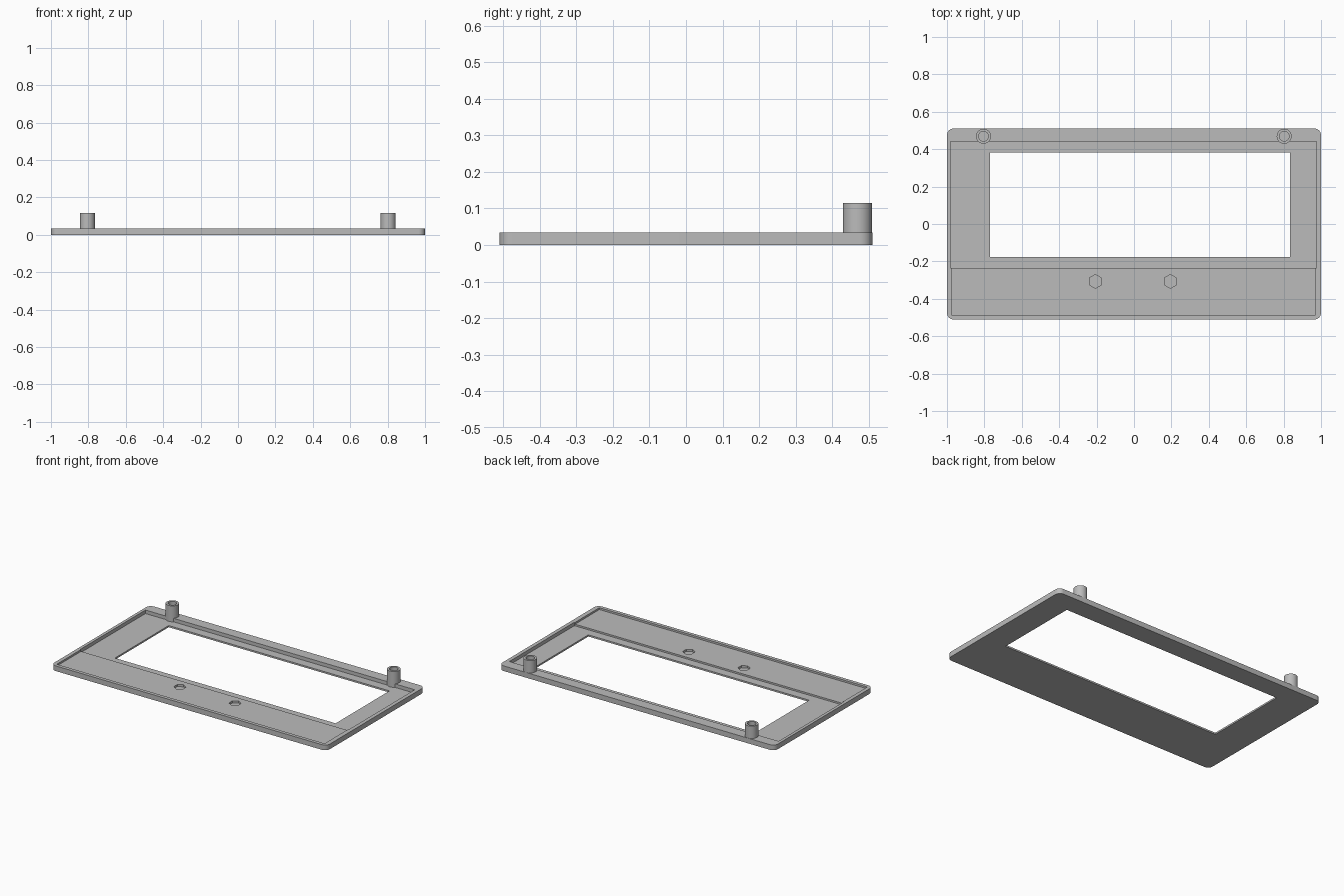
import bpy
import bmesh
import math

if "Cube" in bpy.data.objects:
    bpy.data.objects.remove(bpy.data.objects["Cube"], do_unlink=True)

# Single flat colour
grey = bpy.data.materials.new("light grey plastic")
grey.use_nodes = True
COLOUR = (0.5, 0.5, 0.5, 1)
grey.diffuse_color = COLOUR
grey.node_tree.nodes["Principled BSDF"].inputs["Base Color"].default_value = COLOUR


def prism(name, outline, z0, z1):
    """Extrude a flat outline from z0 up to z1."""
    bm = bmesh.new()
    base = bm.faces.new([bm.verts.new((x, y, z0)) for x, y in outline])
    top = bmesh.ops.extrude_face_region(bm, geom=[base])["geom"]
    verts = [v for v in top if isinstance(v, bmesh.types.BMVert)]
    bmesh.ops.translate(bm, verts=verts, vec=(0, 0, z1 - z0))
    bmesh.ops.recalc_face_normals(bm, faces=bm.faces[:])
    mesh = bpy.data.meshes.new(name)
    bm.to_mesh(mesh)
    bm.free()
    mesh.materials.append(grey)
    obj = bpy.data.objects.new(name, mesh)
    bpy.context.collection.objects.link(obj)
    return obj


def rectangle(x0, x1, y0, y1):
    return [(x0, y0), (x1, y0), (x1, y1), (x0, y1)]


def polygon(cx, cy, radius, sides, start=0.0):
    angles = [start + math.tau * i / sides for i in range(sides)]
    return [(cx + radius * math.cos(a), cy + radius * math.sin(a)) for a in angles]


def rounded_rectangle(hx, hy, r, steps=8):
    points = []
    for i, (sx, sy) in enumerate([(1, 1), (-1, 1), (-1, -1), (1, -1)]):
        for k in range(steps + 1):
            a = math.pi / 2 * (i + k / steps)
            points.append((sx * (hx - r) + r * math.cos(a),
                           sy * (hy - r) + r * math.sin(a)))
    return points


def carve(obj, cutters):
    """Subtract the cutters, apply the result and discard them."""
    bpy.context.view_layer.objects.active = obj
    for cutter in cutters:
        cutter.hide_render = True
        mod = obj.modifiers.new("cut", "BOOLEAN")
        mod.operation = "DIFFERENCE"
        mod.solver = "EXACT"
        mod.object = cutter
        bpy.ops.object.modifier_apply(modifier=mod.name)
        bpy.data.objects.remove(cutter, do_unlink=True)


def smooth(obj):
    bpy.ops.object.select_all(action="DESELECT")
    obj.select_set(True)
    bpy.context.view_layer.objects.active = obj
    bpy.ops.object.shade_smooth_by_angle(angle=math.radians(30))


TOP = 0.034
DEEP_FLOOR = 0.011
SHALLOW_FLOOR = 0.022
ABOVE = 0.2

# Bezel plate with two stepped recesses, a window and hexagonal nut pockets
plate = prism("bezel_plate", rounded_rectangle(1.0, 0.51, 0.035), 0, TOP)
cutters = [
    prism("deep_recess", rectangle(-0.98, 0.975, -0.235, 0.44), DEEP_FLOOR, ABOVE),
    prism("shallow_recess", rectangle(-0.975, 0.97, -0.487, -0.2), SHALLOW_FLOOR, ABOVE),
    prism("window", rectangle(-0.77, 0.833, -0.177, 0.381), -ABOVE, ABOVE),
]
for x in (-0.207, 0.194):
    cutters.append(prism("nut_pocket", polygon(x, -0.307, 0.037, 6, math.pi / 6),
                         0.008, ABOVE))
carve(plate, cutters)
smooth(plate)

# Hollow screw posts along the back edge
for side, x in (("right", -0.805), ("left", 0.803)):
    post = prism(side + "_screw_post", polygon(x, 0.469, 0.04, 40), DEEP_FLOOR, 0.115)
    carve(post, [prism("screw_hole", polygon(x, 0.469, 0.026, 32), TOP, ABOVE)])
    smooth(post)
